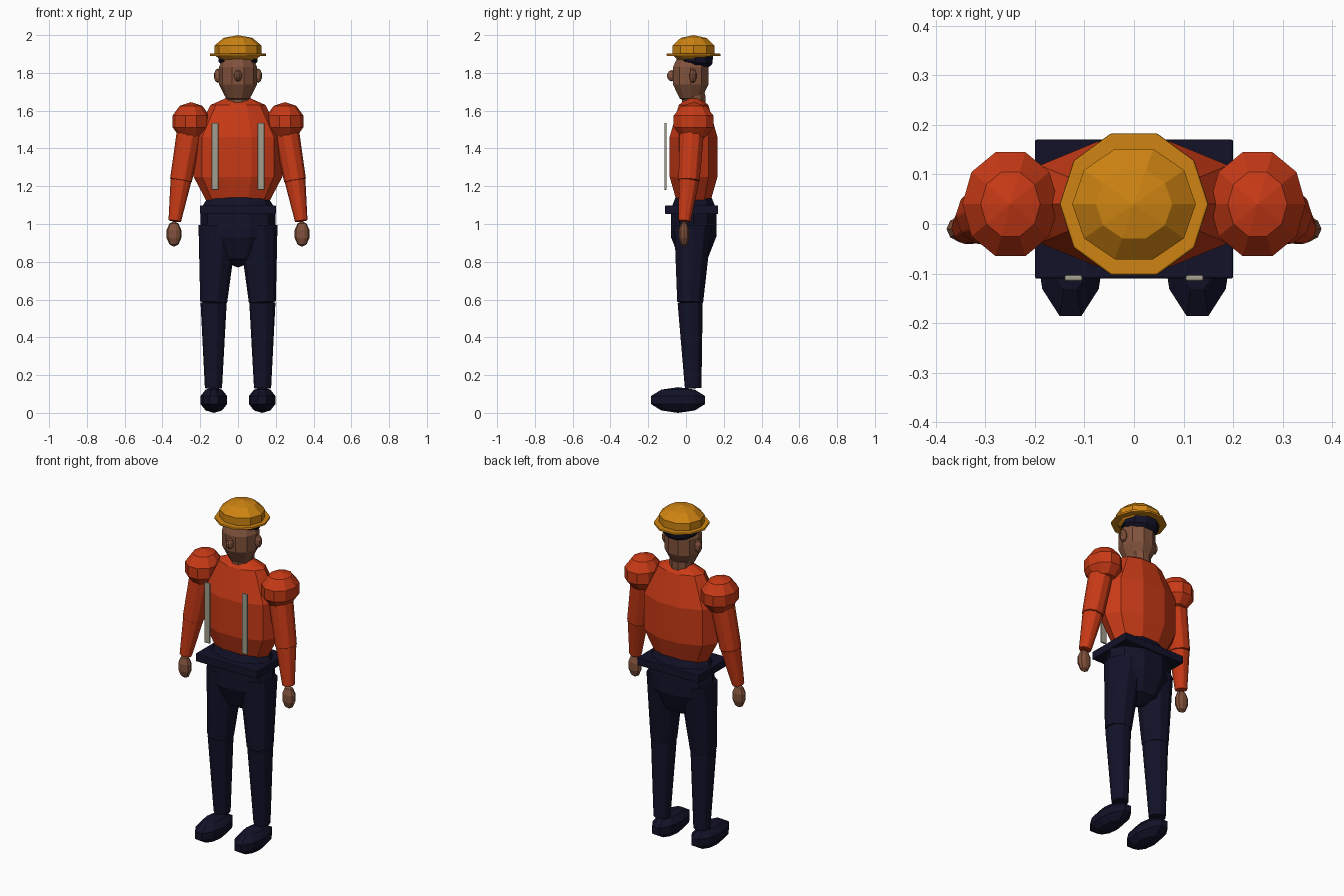
import bpy, bmesh, math
from mathutils import Vector, Matrix

if "Cube" in bpy.data.objects:
    bpy.data.objects.remove(bpy.data.objects["Cube"])


def material(name, rgb):
    m = bpy.data.materials.new(name)
    m.diffuse_color = (*rgb, 1)
    m.use_nodes = True
    m.node_tree.nodes["Principled BSDF"].inputs["Base Color"].default_value = m.diffuse_color
    return m


RED = material("orange_red_cloth", (0.58, 0.042, 0.008))
YELLOW = material("helmet_yellow", (0.62, 0.23, 0.006))
SKIN = material("brown_skin", (0.22, 0.085, 0.045))
NAVY = material("dark_navy", (0.006, 0.006, 0.022))
GREY = material("reflective_grey", (0.36, 0.34, 0.27))
SIDES = 10


def finish(name, bm, mat, bevel=0):
    bmesh.ops.recalc_face_normals(bm, faces=bm.faces)
    me = bpy.data.meshes.new(name)
    bm.to_mesh(me)
    bm.free()
    me.materials.append(mat)
    ob = bpy.data.objects.new(name, me)
    bpy.context.collection.objects.link(ob)
    if bevel:
        mod = ob.modifiers.new("bevel", 'BEVEL')
        mod.width = bevel
        mod.segments = 2
    return ob


def lathe(name, profile, mat, matrix, bevel=0):
    """Ten-sided body from (radius, z) pairs, corners on the x axis."""
    bm = bmesh.new()
    rings = []
    for r, z in profile:
        if r < 1e-6:
            rings.append([bm.verts.new((0, 0, z))] * SIDES)
        else:
            rings.append([bm.verts.new((r * math.cos(i * math.tau / SIDES),
                                        r * math.sin(i * math.tau / SIDES), z))
                          for i in range(SIDES)])
    for a, b in zip(rings, rings[1:]):
        for i in range(SIDES):
            j = (i + 1) % SIDES
            quad = list(dict.fromkeys((a[i], a[j], b[j], b[i])))
            bm.faces.new(quad)
    for ring in (rings[0], rings[-1]):
        if ring[0] is not ring[1]:
            bm.faces.new(ring)
    bm.transform(matrix)
    return finish(name, bm, mat, bevel)


def ball(name, centre, radii, mat, tilt=0):
    """Ten-sided, five-band ellipsoid."""
    prof = [(0, -1)]
    for d in (-54, -18, 18, 54):
        a = math.radians(d)
        prof.append((math.cos(a), math.sin(a)))
    prof.append((0, 1))
    m = (Matrix.Translation(centre) @ Matrix.Rotation(math.radians(tilt), 4, 'X')
         @ Matrix.Diagonal((*radii, 1)))
    return lathe(name, prof, mat, m)


def limb(name, p0, r0, p1, r1, mat, bevel=0):
    """Tapered tube running down from p0 to p1."""
    p0, p1 = Vector(p0), Vector(p1)
    d = p0 - p1
    rot = Vector((0, 0, 1)).rotation_difference(d).to_matrix().to_4x4()
    return lathe(name, [(r1, 0), (r0, d.length)], mat,
                 Matrix.Translation(p1) @ rot, bevel)


def box(name, centre, size, mat, bevel):
    bm = bmesh.new()
    bmesh.ops.create_cube(bm, size=1)
    bm.transform(Matrix.Translation(centre) @ Matrix.Diagonal((*size, 1)))
    return finish(name, bm, mat, bevel)


Y = 0.04
# Torso, pelvis and belt
ball("torso", (0, Y, 1.355), (0.247, 0.14, 0.34), RED)
ball("pelvis", (0, Y, 1.005), (0.21, 0.133, 0.235), NAVY)
box("belt", (0, 0.03, 1.075), (0.40, 0.28, 0.046), NAVY, 0.004)

# Neck, head, nose and hair
limb("neck", (0, Y, 1.69), 0.065, (0, Y, 1.59), 0.066, SKIN)
ball("head", (0, 0.025, 1.785), (0.106, 0.104, 0.15), SKIN)
ball("nose", (0, -0.075, 1.785), (0.021, 0.027, 0.03), SKIN)
ball("hair", (0, 0.052, 1.882), (0.109, 0.1, 0.078), NAVY, -8)

# Safety helmet
ball("helmet_dome", (0, Y, 1.92), (0.131, 0.123, 0.08), YELLOW)
limb("helmet_brim", (0, Y, 1.902), 0.15, (0, Y, 1.889), 0.15, YELLOW, 0.004)

# Paired parts
for s, side in ((-1, "right"), (1, "left")):
    ball(side + "_ear", (s * 0.106, 0.037, 1.785), (0.022, 0.02, 0.038), SKIN)
    ball(side + "_shoulder", (s * 0.249, Y, 1.543), (0.102, 0.116, 0.102), RED)
    elbow = (s * 0.302, 0.016, 1.23)
    limb(side + "_upper_arm", (s * 0.252, 0.033, 1.52), 0.068, elbow, 0.059, RED, 0.004)
    limb(side + "_forearm", elbow, 0.056, (s * 0.335, -0.008, 1.015), 0.034, RED, 0.004)
    ball(side + "_hand", (s * 0.339, -0.01, 0.947), (0.041, 0.03, 0.068), SKIN)
    knee = (s * 0.129, 0.022, 0.585)
    limb(side + "_thigh", (s * 0.106, 0.037, 0.99), 0.104, knee, 0.072, NAVY, 0.004)
    limb(side + "_shin", knee, 0.07, (s * 0.13, 0.038, 0.13), 0.046, NAVY, 0.004)
    ball(side + "_shoe", (s * 0.128, -0.042, 0.068), (0.074, 0.159, 0.068), NAVY)
    # Reflective strip standing in front of the chest
    box(side + "_vest_strip", (s * 0.122, -0.109, 1.358), (0.036, 0.012, 0.355), GREY, 0.004)
